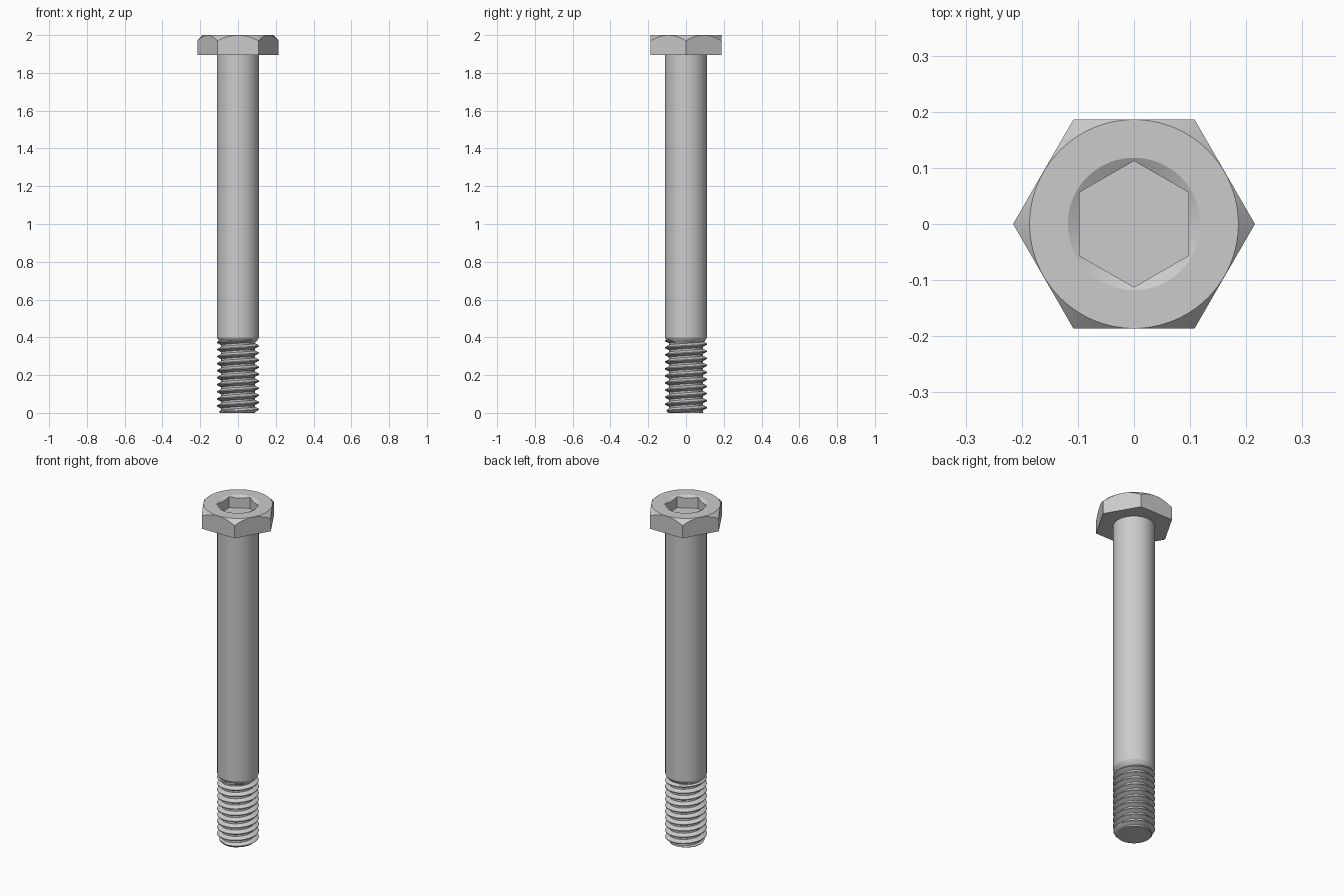
import bpy, bmesh, math

if "Cube" in bpy.data.objects:
    bpy.data.objects.remove(bpy.data.objects["Cube"])

SEG = 64
R, ROOT, PITCH, THREAD_TOP = 0.112, 0.089, 0.0373, 0.385


def finish(name, bm, smooth=True):
    bmesh.ops.remove_doubles(bm, verts=bm.verts, dist=1e-5)
    bmesh.ops.recalc_face_normals(bm, faces=bm.faces)
    me = bpy.data.meshes.new(name)
    bm.to_mesh(me)
    bm.free()
    ob = bpy.data.objects.new(name, me)
    bpy.context.collection.objects.link(ob)
    if smooth:
        smooth_edges(ob)
    return ob


def smooth_edges(ob):
    bpy.ops.object.select_all(action='DESELECT')
    bpy.context.view_layer.objects.active = ob
    ob.select_set(True)
    bpy.ops.object.shade_smooth_by_angle(angle=math.radians(25))


def frustum(name, sides, r1, r2, z1, z2, turn=0.0, caps=True, smooth=False):
    bm = bmesh.new()
    rings = [[bm.verts.new((r * math.cos(turn + math.tau * i / sides),
                            r * math.sin(turn + math.tau * i / sides), z))
              for i in range(sides)] for r, z in ((r1, z1), (r2, z2))]
    for i in range(sides):
        j = (i + 1) % sides
        bm.faces.new((rings[0][i], rings[0][j], rings[1][j], rings[1][i]))
    if caps:
        bm.faces.new(rings[0][::-1])
        bm.faces.new(rings[1])
    return finish(name, bm, smooth)


def cut(ob, cutter, operation):
    cutter.hide_render = True
    mod = ob.modifiers.new("cut", 'BOOLEAN')
    mod.operation, mod.object, mod.solver = operation, cutter, 'EXACT'
    bpy.context.view_layer.objects.active = ob
    bpy.ops.object.modifier_apply(modifier=mod.name)
    bpy.data.objects.remove(cutter)


# Hex head: chamfered corners, hex socket with shallow countersink
head = frustum("hex_head", 6, 0.2155, 0.2155, 1.895, 2.0)
cut(head, frustum("chamfer_cutter", 128, 0.386, 0.166, 1.8, 2.02), 'INTERSECT')
cut(head, frustum("socket_cutter", 6, 0.1125, 0.1125, 1.93, 2.05, math.pi / 6), 'DIFFERENCE')
cut(head, frustum("countersink_cutter", 96, 0.096, 0.140, 1.988, 2.012), 'DIFFERENCE')
smooth_edges(head)

# Plain shank and the small step down into the thread
frustum("shank", SEG, R, R, 0.4, 1.895, caps=False, smooth=True)
frustum("shank_step", SEG, 0.103, R, THREAD_TOP, 0.4, caps=False, smooth=True)


def thread_radius(z, angle):
    # Trapezoid thread profile, limited by the end chamfer, with a run-out on top
    p = (z / PITCH - angle / math.tau) % 1.0
    d = abs(p - 0.5)
    t = min(1, max(0, (0.375 - d) / 0.3125))
    r = ROOT + (R - ROOT) * t
    runout = ROOT + (0.103 - ROOT) * max(0, (z - 0.37) / (THREAD_TOP - 0.37))
    return min(max(r, runout), 0.094 + z * 0.9, 0.103 if z >= THREAD_TOP - 1e-6 else R)


# Helical thread: rows follow the profile corners, clamped at both ends
bm = bmesh.new()
corners = (0.125, 0.2813, 0.4375, 0.5625, 0.7187, 0.875)
turns = math.ceil(THREAD_TOP / PITCH) + 1
rows = []
for k in range(-2, turns + 1):
    for c in corners:
        row = []
        for i in range(SEG + 1):
            a = math.tau * i / SEG
            z = min(THREAD_TOP, max(0, (k + c + i / SEG) * PITCH))
            r = thread_radius(z, a)
            row.append(bm.verts.new((r * math.cos(a), r * math.sin(a), z)))
        rows.append(row)
for lo, hi in zip(rows, rows[1:]):
    for i in range(SEG):
        q = (lo[i], lo[i + 1], hi[i + 1], hi[i])
        if max(v.co.z for v in q) - min(v.co.z for v in q) > 1e-6:
            bm.faces.new(q)
bmesh.ops.remove_doubles(bm, verts=bm.verts, dist=1e-5)
bmesh.ops.delete(bm, geom=[v for v in bm.verts if not v.link_faces], context='VERTS')
# Flat end face
bmesh.ops.holes_fill(bm, edges=[e for e in bm.edges if e.is_boundary
                                and all(v.co.z < 1e-5 for v in e.verts)], sides=0)
finish("thread", bm)
